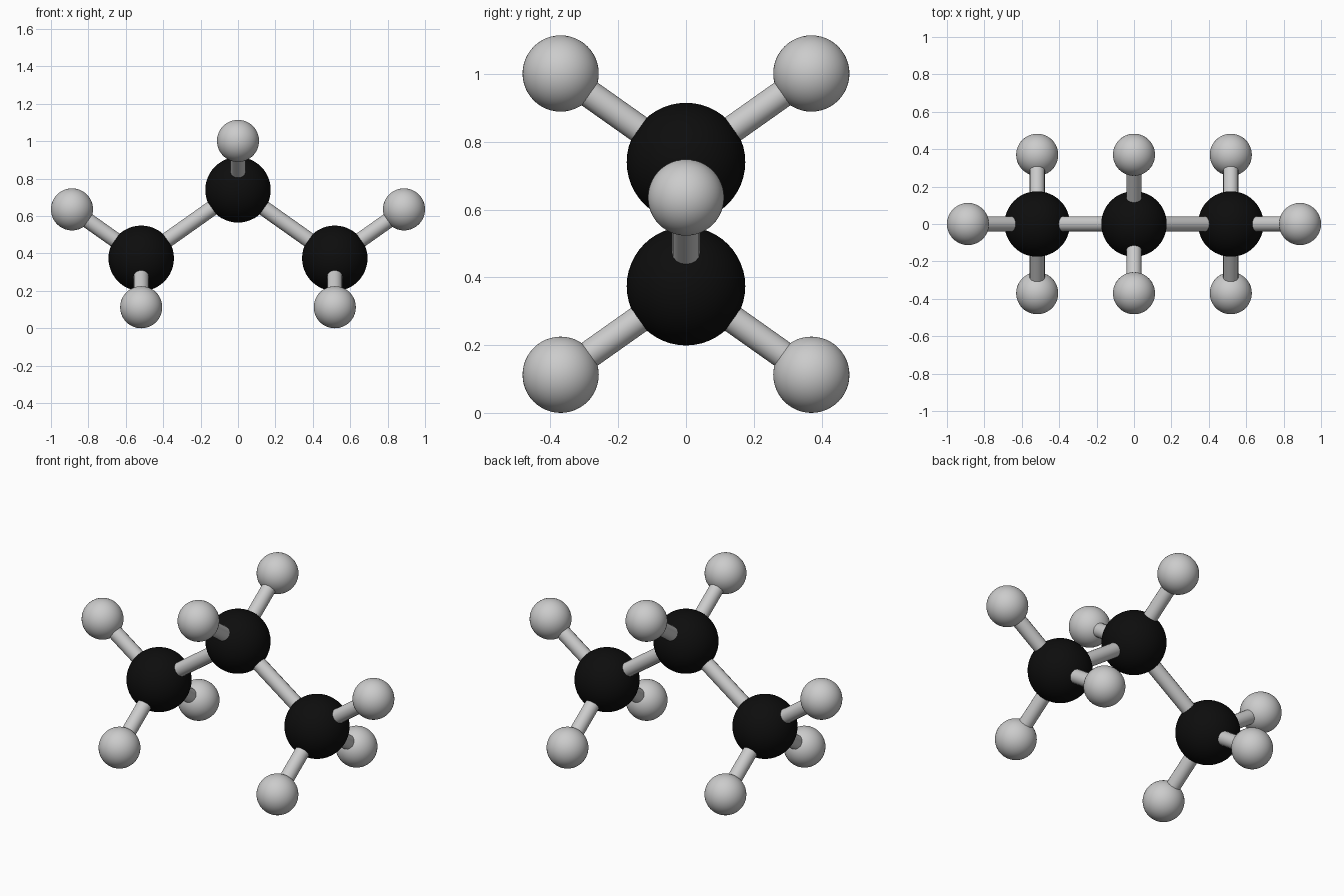
import bpy
from mathutils import Vector

if "Cube" in bpy.data.objects:
    bpy.data.objects.remove(bpy.data.objects["Cube"])

H_R, C_R, BOND_R = 0.1125, 0.175, 0.041
DX, DZ = 0.37, 0.2616      # hydrogen offset from its carbon
CX, CZ = 0.5175, 0.366     # outer carbon offset from the middle one

dark = bpy.data.materials.new("carbon_black")
dark.diffuse_color = (0.004, 0.004, 0.004, 1)
dark.use_nodes = True
dark.node_tree.nodes["Principled BSDF"].inputs["Base Color"].default_value = dark.diffuse_color


def smooth(obj, name):
    obj.name = name
    bpy.ops.object.shade_smooth_by_angle()
    return obj


def atom(name, pos, radius, material=None):
    bpy.ops.mesh.primitive_uv_sphere_add(segments=48, ring_count=24, radius=radius, location=pos)
    obj = smooth(bpy.context.object, name)
    if material:
        obj.data.materials.append(material)


def bond(name, a, b):
    d = b - a
    bpy.ops.mesh.primitive_cylinder_add(vertices=16, radius=BOND_R, depth=d.length,
                                        location=(a + b) / 2,
                                        rotation=d.to_track_quat('Z', 'Y').to_euler())
    smooth(bpy.context.object, name)


def hydrogen(name, carbon, offset):
    pos = carbon + Vector(offset)
    atom(name, pos, H_R)
    bond(name + "_bond", carbon, pos)


# Middle carbon with its two raised hydrogens
low = H_R + DZ
middle = Vector((0, 0, low + CZ))
atom("middle_carbon", middle, C_R, dark)
for y, tag in ((-1, "front"), (1, "back")):
    hydrogen(f"middle_{tag}_hydrogen", middle, (0, y * DX, DZ))

# End carbons, each with one outward and two lowered hydrogens
for x, side in ((-1, "left"), (1, "right")):
    carbon = Vector((x * CX, 0, low))
    atom(f"{side}_carbon", carbon, C_R, dark)
    bond(f"{side}_carbon_bond", middle, carbon)
    hydrogen(f"{side}_outer_hydrogen", carbon, (x * DX, 0, DZ))
    for y, tag in ((-1, "front"), (1, "back")):
        hydrogen(f"{side}_{tag}_hydrogen", carbon, (0, y * DX, -DZ))
